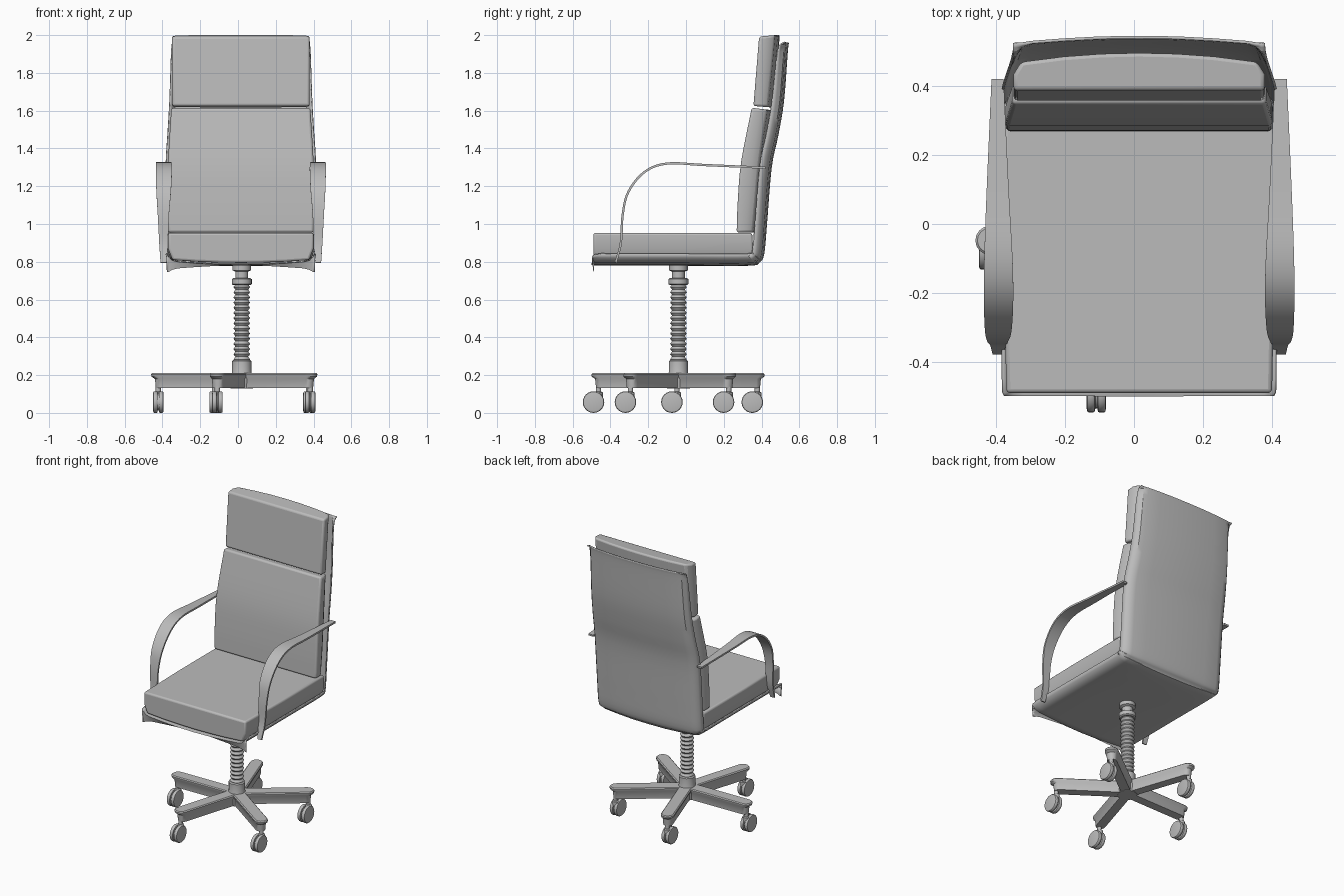
import bpy, bmesh, math
from mathutils import Vector

if "Cube" in bpy.data.objects:
    bpy.data.objects.remove(bpy.data.objects["Cube"], do_unlink=True)

grey = bpy.data.materials.new("plain grey")
grey.use_nodes = True
grey.diffuse_color = (0.5, 0.5, 0.5, 1)
grey.node_tree.nodes["Principled BSDF"].inputs["Base Color"].default_value = (0.5, 0.5, 0.5, 1)

CX = 0.015                    # centre line of the seat
HUB = Vector((0.02, -0.04, 0))  # centre of the pedestal


def finish(bm, name, angle=35, bevel=0, solid=0):
    bmesh.ops.recalc_face_normals(bm, faces=bm.faces)
    mesh = bpy.data.meshes.new(name)
    bm.to_mesh(mesh)
    bm.free()
    mesh.materials.append(grey)
    obj = bpy.data.objects.new(name, mesh)
    bpy.context.collection.objects.link(obj)
    if solid:
        mod = obj.modifiers.new("thickness", "SOLIDIFY")
        mod.thickness, mod.offset = solid, 0
    if bevel:
        mod = obj.modifiers.new("soft_edges", "BEVEL")
        mod.width, mod.segments = bevel, 3
        mod.limit_method, mod.angle_limit = "ANGLE", math.radians(50)
    bpy.ops.object.select_all(action="DESELECT")
    obj.select_set(True)
    bpy.context.view_layer.objects.active = obj
    bpy.ops.object.shade_smooth_by_angle(angle=math.radians(angle))
    return obj


def loft(rings, closed=True, caps=True):
    """Skin a list of equal-length point rings."""
    bm = bmesh.new()
    rows = [[bm.verts.new(p) for p in ring] for ring in rings]
    n = len(rows[0])
    for a, b in zip(rows, rows[1:]):
        for i in range(n if closed else n - 1):
            j = (i + 1) % n
            bm.faces.new((a[i], a[j], b[j], b[i]))
    if caps:
        bm.faces.new(rows[0])
        bm.faces.new(rows[-1])
    return bm


def smooth_path(points, steps=5):
    """Catmull-Rom curve through tuples of any size."""
    p = [Vector(q) for q in points]
    p = [p[0] * 2 - p[1]] + p + [p[-1] * 2 - p[-2]]
    out = []
    for a, b, c, d in zip(p, p[1:], p[2:], p[3:]):
        for k in range(steps):
            t = k / steps
            out.append(0.5 * (2 * b + (c - a) * t + (2 * a - 5 * b + 4 * c - d) * t * t
                              + (3 * b - a - 3 * c + d) * t ** 3))
    return out + [p[-2]]


def lathe(name, profile, centre, sides=24, angle=35):
    rings = [[centre + Vector((r * math.cos(2 * math.pi * i / sides),
                               r * math.sin(2 * math.pi * i / sides), z))
              for i in range(sides)] for r, z in profile]
    return finish(loft(rings), name, angle)


# Seat shell: one bent sheet with turned-up side lips (y, z, half width, lip height)
spine = [(-0.49, 0.783, 0.39, 0.022), (-0.45, 0.783, 0.395, 0.06), (0, 0.783, 0.395, 0.06),
         (0.33, 0.783, 0.395, 0.06), (0.385, 0.798, 0.395, 0.06), (0.41, 0.84, 0.395, 0.06),
         (0.425, 1.0, 0.395, 0.06), (0.45, 1.3, 0.395, 0.06), (0.485, 1.47, 0.385, 0.06),
         (0.515, 1.65, 0.375, 0.06), (0.535, 1.91, 0.367, 0.05), (0.541, 1.96, 0.365, 0.018)]
section = [(0, 0), (0.3, 0.001), (0.6, 0.007), (0.85, 0.014), (0.93, 0.022), (0.97, 0.04), (1, 0.06)]
section = [(-u, h) for u, h in section[:0:-1]] + section
path = smooth_path(spine, 4)
rings = []
for i, (y, z, hw, lip) in enumerate(path):
    a, b = path[max(i - 1, 0)], path[min(i + 1, len(path) - 1)]
    t = Vector((b[0] - a[0], b[1] - a[1])).normalized()
    rings.append([(CX + u * hw, y - t.y * min(h, lip), z + t.x * min(h, lip)) for u, h in section])
finish(loft(rings, closed=False, caps=False), "seat_shell", solid=0.008)


# Cushions: rows run from the sitting face (y, z) to the rear edge (y, z), plus half width
def cushion(name, rows, bulge):
    half = [(1, 0), (1, 0.55), (0.94, 0.95), (0.6, 0.95 + bulge * 0.6), (0.3, 0.95 + bulge * 0.9)]
    outline = half + [(0, 0.95 + bulge)] + [(-u, t) for u, t in reversed(half)]
    rings = [[(CX + u * hw, ya + (yb - ya) * t, za + (zb - za) * t) for u, t in outline]
             for ya, za, yb, zb, hw in rows]
    finish(loft(rings), name, bevel=0.012)


cushion("seat_cushion", [(-0.49, 0.953, -0.49, 0.802, 0.385), (-0.1, 0.953, -0.1, 0.802, 0.393),
                         (0.35, 0.953, 0.36, 0.802, 0.393)], 0.1)
cushion("back_cushion", smooth_path([(0.268, 0.955, 0.36, 0.955, 0.385),
                                     (0.274, 1.12, 0.375, 1.12, 0.388),
                                     (0.292, 1.33, 0.395, 1.33, 0.385),
                                     (0.348, 1.615, 0.435, 1.605, 0.368)], 4), 0.3)
cushion("headrest_cushion", [(0.357, 1.625, 0.44, 1.618, 0.364),
                             (0.387, 1.992, 0.475, 2.0, 0.364)], 0.3)

# Armrests: flat straps (y, z, inner edge, outer edge)
strap = smooth_path([(-0.372, 0.795, 0.395, 0.425), (-0.345, 0.9, 0.385, 0.432),
                     (-0.335, 1.05, 0.38, 0.44), (-0.305, 1.17, 0.37, 0.447),
                     (-0.22, 1.275, 0.365, 0.45), (-0.1, 1.32, 0.367, 0.449),
                     (0.1, 1.312, 0.378, 0.442), (0.42, 1.298, 0.393, 0.428)])
for side, label in ((1, "left"), (-1, "right")):
    rings = []
    for i, (y, z, inner, outer) in enumerate(strap):
        a, b = strap[max(i - 1, 0)], strap[min(i + 1, len(strap) - 1)]
        n = Vector((a[1] - b[1], b[0] - a[0])).normalized() * 0.006
        rings.append([(CX + side * x, y + s * n.x, z + s * n.y)
                      for x, s in ((inner, -1), (outer, -1), (outer, 1), (inner, 1))])
    finish(loft(rings), label + "_armrest", 40)

# Column: stacked collars around a ribbed bellows
lathe("column_head", [(0.05, 0.785), (0.05, 0.755), (0.034, 0.748), (0.034, 0.712)], HUB)
lathe("upper_collar", [(0.045, 0.714), (0.053, 0.708), (0.053, 0.682), (0.045, 0.676)], HUB)
ribs = 15
bellows = []
for i in range(ribs):
    z = 0.27 + 0.41 * i / ribs
    bellows += [(0.034, z), (0.044, z + 0.2 / ribs)]
lathe("bellows", bellows + [(0.034, 0.68)], HUB, angle=30)
lathe("lower_collar", [(0.044, 0.28), (0.051, 0.274), (0.051, 0.215), (0.056, 0.2)], HUB)
lathe("base_hub", [(0.065, 0.207), (0.07, 0.2), (0.06, 0.13)], HUB)


# Star base: five round-ended legs, each on a caster
def leg_ring(direction, width, reach, z):
    across = Vector((-direction.y, direction.x, 0))
    pts = [HUB - across * width, HUB + across * width]
    for k in range(9):
        a = math.pi / 2 - math.pi * k / 8
        pts.append(HUB + direction * (reach - width + width * math.cos(a)) + across * width * math.sin(a))
    return [p + Vector((0, 0, z)) for p in reversed(pts)]


def add_disc(bm, centre, radius, width):
    """Wheel with its axle along x and rounded rims."""
    rows = []
    for x, r in ((-0.5, 0.8), (-0.42, 0.95), (-0.25, 1), (0.25, 1), (0.42, 0.95), (0.5, 0.8)):
        rows.append([bm.verts.new(centre + Vector((x * width, r * radius * math.cos(math.pi * i / 12),
                                                   r * radius * math.sin(math.pi * i / 12))))
                     for i in range(24)])
    for a, b in zip(rows, rows[1:]):
        for i in range(24):
            j = (i + 1) % 24
            bm.faces.new((a[i], a[j], b[j], b[i]))
    bm.faces.new(rows[0])
    bm.faces.new(rows[-1])


for i in range(5):
    angle = math.radians(253 + 72 * i)
    d = Vector((math.cos(angle), math.sin(angle), 0))
    rings = [leg_ring(d, w, reach, z) for w, reach, z in
             ((0.03, 0.455, 0.132), (0.034, 0.46, 0.18), (0.041, 0.478, 0.192),
              (0.042, 0.48, 0.204), (0.036, 0.474, 0.21))]
    finish(loft(rings), f"base_leg_{i + 1}")

    pivot = HUB + d * 0.442
    lathe(f"caster_stem_{i + 1}", [(0.014, 0.14), (0.014, 0.112), (0.022, 0.108), (0.022, 0.08)], pivot, 12)
    wheel = pivot + Vector((0, -0.027, 0.057))
    bm = bmesh.new()
    for s in (-1, 1):
        add_disc(bm, wheel + Vector((s * 0.0155, 0, 0)), 0.057, 0.025)
    add_disc(bm, wheel, 0.045, 0.012)
    finish(bm, f"caster_wheels_{i + 1}")
